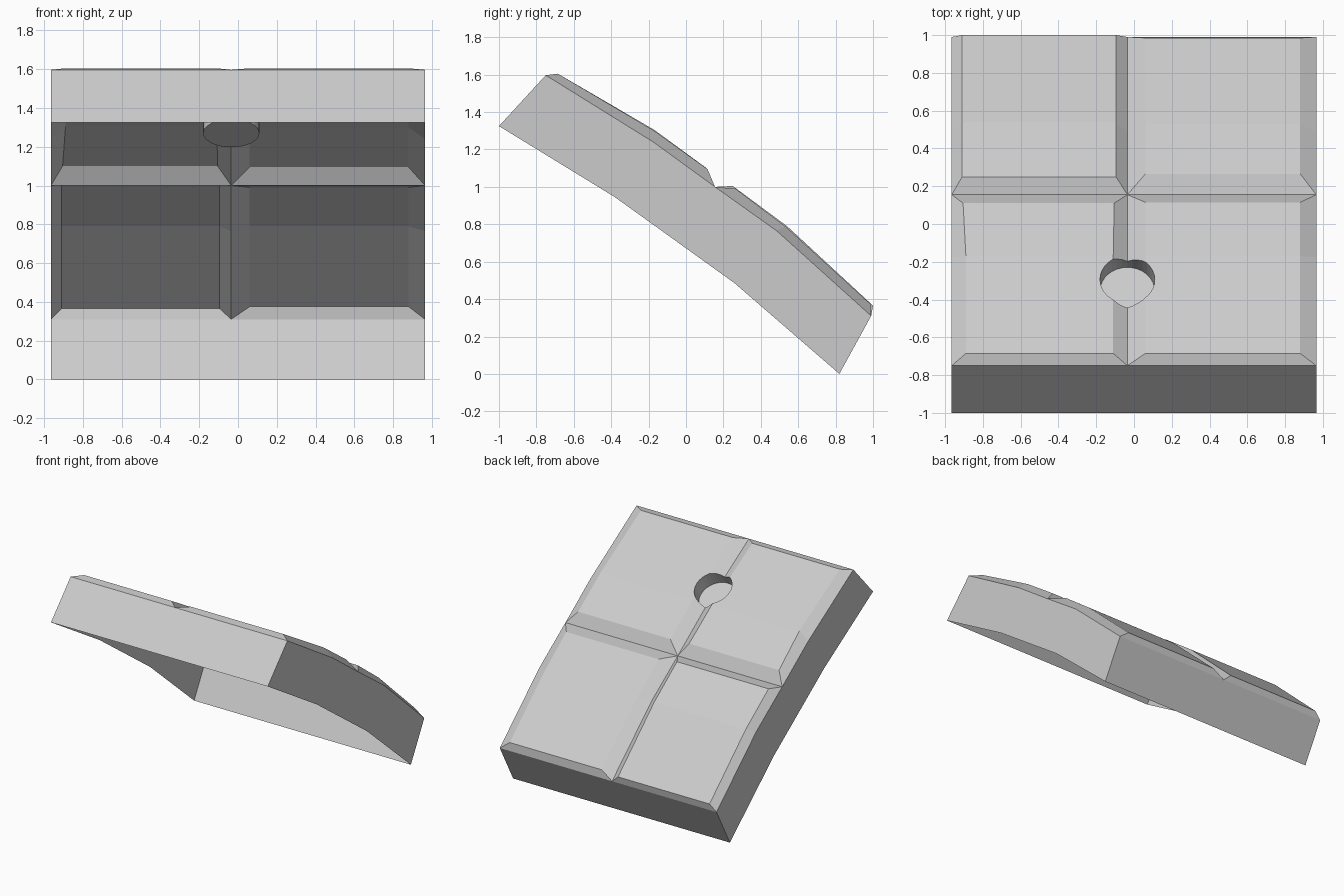
import bpy, bmesh, math
from mathutils import Vector

if "Cube" in bpy.data.objects:
    bpy.data.objects.remove(bpy.data.objects["Cube"])

W, MID = 0.965, -0.035
# side profile (y, z): seam line along the top, then the lower rim
SEAM = [(-0.75, 1.597), (-0.175, 1.24), (0.155, 1.0), (0.485, 0.765), (0.99, 0.31)]
RIM = [(-1.0, 1.325), (-0.38, 0.945), (0.26, 0.485), (0.82, 0.0)]

bm = bmesh.new()
xs = [-W, MID, W]
seam = [[bm.verts.new((x, y, z)) for x in xs] for y, z in SEAM]
rim = [[bm.verts.new((x, y, z)) for x in (-W, W)] for y, z in RIM]


def pillow(col, row, crown):
    """Raised bevelled panel; crown = three rows of (x0, x1, y, z)."""
    outer = [(seam[row + i][col], seam[row + i][col + 1]) for i in range(3)]
    inner = [(bm.verts.new((a, y, z)), bm.verts.new((b, y, z))) for a, b, y, z in crown]
    for i in range(2):
        (a, b), (c, d) = inner[i], inner[i + 1]
        (p, q), (r, s) = outer[i], outer[i + 1]
        for f in ((a, b, d, c), (p, a, c, r), (b, q, s, d)):
            bm.faces.new(f)
    for i in (0, 2):
        bm.faces.new((outer[i][0], outer[i][1], inner[i][1], inner[i][0]))


# four raised panels
pillow(0, 0, [(-0.89, -0.11, -0.685, 1.605), (-0.89, -0.11, -0.17, 1.305), (-0.905, -0.105, 0.11, 1.10)])
pillow(1, 0, [(0.06, 0.88, -0.685, 1.605), (0.06, 0.88, -0.17, 1.30), (0.06, 0.88, 0.115, 1.095)])
pillow(0, 2, [(-0.91, -0.095, 0.25, 1.005), (-0.91, -0.095, 0.54, 0.79), (-0.91, -0.095, 1.0, 0.365)])
pillow(1, 2, [(0.06, 0.88, 0.265, 0.99), (0.06, 0.88, 0.53, 0.79), (0.06, 0.88, 0.985, 0.375)])

# side, front and back walls, with a temporary underside
for s, r in ((0, 0), (2, 1)):
    bm.faces.new([v[s] for v in seam] + [v[r] for v in reversed(rim)])
for i in (0, -1):
    bm.faces.new(seam[i] + [rim[i][1], rim[i][0]])
for a, b in zip(rim, rim[1:]):
    bm.faces.new((a[0], a[1], b[1], b[0]))
bmesh.ops.recalc_face_normals(bm, faces=bm.faces)
mesh = bpy.data.meshes.new("sloped_tile")
bm.to_mesh(mesh)
bm.free()
tile = bpy.data.objects.new("sloped_tile", mesh)
bpy.context.collection.objects.link(tile)

# blind round hole, square to the slope
axis = Vector((0, 0.5, 0.866))
floor = Vector((MID, -0.355, 1.27))
bpy.ops.mesh.primitive_cylinder_add(vertices=32, radius=0.145, depth=0.5,
                                    location=floor + axis * 0.25,
                                    rotation=(-math.radians(30), 0, 0))
cutter = bpy.context.object
cutter.name = "hole_cutter"
cutter.hide_render = True
mod = tile.modifiers.new("hole", 'BOOLEAN')
mod.operation, mod.solver, mod.object = 'DIFFERENCE', 'EXACT', cutter
bpy.context.view_layer.objects.active = tile
bpy.ops.object.modifier_apply(modifier=mod.name)
bpy.data.objects.remove(cutter)

# open the underside to leave a hollow shell
bm = bmesh.new()
bm.from_mesh(tile.data)
bm.normal_update()
bmesh.ops.delete(bm, geom=[f for f in bm.faces if f.normal.z < -0.65], context='FACES')
bm.to_mesh(tile.data)
bm.free()
